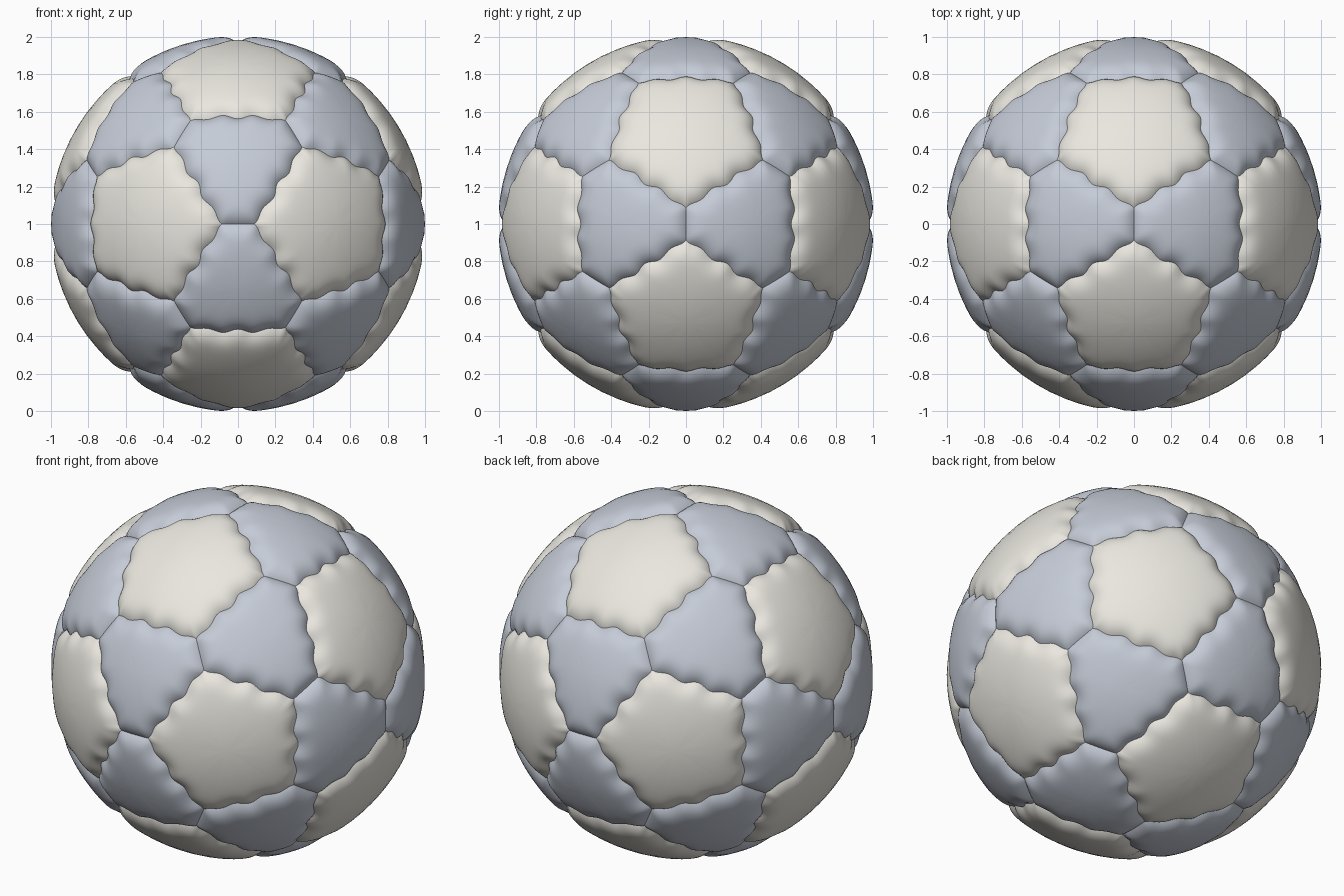
import bpy, bmesh, math
from itertools import combinations
from mathutils import Vector, kdtree

if "Cube" in bpy.data.objects:
    bpy.data.objects.remove(bpy.data.objects["Cube"])

R = 1.004          # puffed panel radius
DEPTH = 0.036      # seam depth
WIDTH = 0.13       # width of the rounded panel border
SHORT = math.radians(5.2)   # half length of the seam between two hexagons

# Icosahedron that carries the panel layout
P = (1 + 5 ** 0.5) / 2
verts = []
for a in (-1, 1):
    for b in (-P, P):
        verts += [Vector((a, b, 0)), Vector((b, 0, a)), Vector((0, a, b))]
verts = [v.normalized() for v in verts]


def near(i, j):
    return i != j and (verts[i] - verts[j]).length < 1.2


faces = [f for f in combinations(range(12), 3)
         if all(near(i, j) for i, j in combinations(f, 2))]


def corner(i, j):
    """Panel corner on the edge i-j, on the side of i."""
    mid = (verts[i] + verts[j]).normalized()
    side = (verts[i] - verts[j]).normalized()
    return mid * math.cos(SHORT) + side * math.sin(SHORT)


def straight_seam(a, b, n):
    return [a.slerp(b, k / n) for k in range(n)]


def wavy_seam(a, b, centre, n=28):
    """Scalloped seam between a pentagon (at centre) and a hexagon."""
    pts = []
    for k in range(n):
        t = k / n
        p = a.slerp(b, t)
        wave = 0.014 * math.sin(math.pi * t) ** 0.6 * math.cos(6 * math.pi * (t - 0.5))
        pts.append((p + (p - centre).normalized() * wave).normalized())
    return pts


def add_panel(bm, centre, border):
    """Puffed panel: rings from the centre out to the border, sunk at the seam."""
    kd = kdtree.KDTree(len(border))
    for k, p in enumerate(border):
        kd.insert(p, k)
    kd.balance()

    def lift(p):
        _, k, _ = kd.find(p)
        n = len(border)
        dist = 9
        # distance to the two border pieces beside the nearest point
        for a, b in ((border[k - 1], border[k]), (border[k], border[(k + 1) % n])):
            t = max(0, min(1, (p - a).dot(b - a) / (b - a).length_squared))
            dist = min(dist, (p - a.lerp(b, t)).length)
        return p * (R - DEPTH * max(0, 1 - dist / WIDTH) ** 3)

    steps = [0.2, 0.4, 0.55, 0.65, 0.73, 0.79, 0.84, 0.88, 0.915, 0.945, 0.97, 0.988, 1]
    hub = bm.verts.new(lift(centre))
    prev = None
    n = len(border)
    for s in steps:
        ring = [bm.verts.new(lift(centre.slerp(p, s))) for p in border]
        for k in range(n):
            m = (k + 1) % n
            if prev is None:
                bm.faces.new((hub, ring[k], ring[m]))
            else:
                bm.faces.new((prev[k], ring[k], ring[m], prev[m]))
        prev = ring


def finish(bm, name, colour):
    bmesh.ops.recalc_face_normals(bm, faces=bm.faces)
    mesh = bpy.data.meshes.new(name)
    bm.to_mesh(mesh)
    bm.free()
    mesh.shade_smooth()
    mat = bpy.data.materials.new(name + "_colour")
    mat.diffuse_color = colour
    mat.use_nodes = True
    mat.node_tree.nodes["Principled BSDF"].inputs["Base Color"].default_value = mat.diffuse_color
    mesh.materials.append(mat)
    ob = bpy.data.objects.new(name, mesh)
    ob.location.z = 1
    bpy.context.collection.objects.link(ob)


# Cream pentagon panels around each icosahedron vertex
bm = bmesh.new()
for i, c in enumerate(verts):
    u = c.orthogonal().normalized()
    w = c.cross(u)
    ring = sorted((j for j in range(12) if near(i, j)),
                  key=lambda j: math.atan2(verts[j].dot(w), verts[j].dot(u)))
    border = []
    for k in range(5):
        border += wavy_seam(corner(i, ring[k]), corner(i, ring[(k + 1) % 5]), c)
    add_panel(bm, c, border)
finish(bm, "pentagon_panels", (0.82, 0.80, 0.74, 1))

# Blue-grey six-sided panels on each icosahedron face
bm = bmesh.new()
for f in faces:
    c = (verts[f[0]] + verts[f[1]] + verts[f[2]]).normalized()
    border = []
    for k in range(3):
        h, i, j = f[k - 1], f[k], f[(k + 1) % 3]
        border += wavy_seam(corner(i, h), corner(i, j), verts[i])
        border += straight_seam(corner(i, j), corner(j, i), 8)
    add_panel(bm, c, border)
finish(bm, "hexagon_panels", (0.56, 0.60, 0.68, 1))
